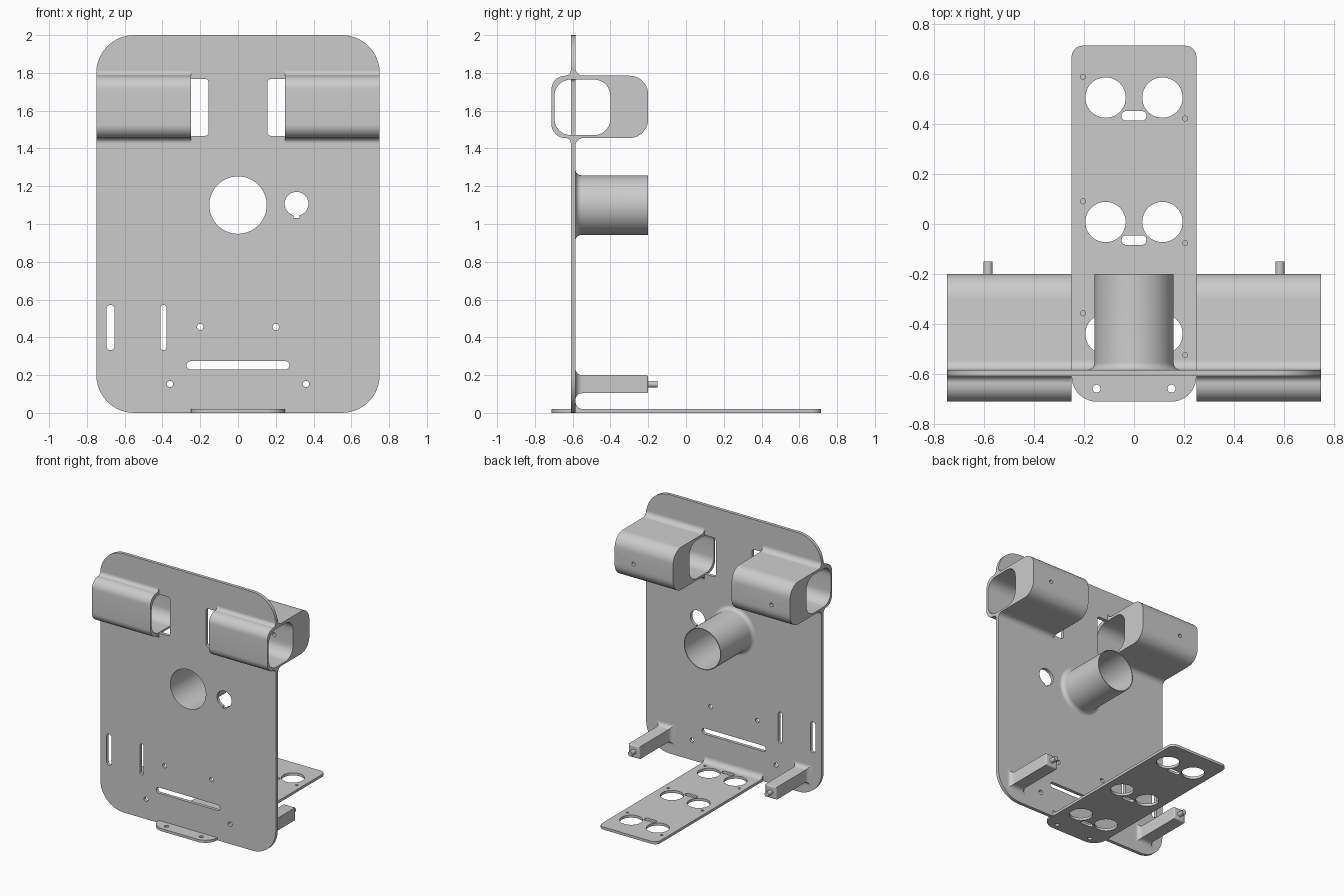
import bpy, bmesh
from math import sin, cos, pi, tan, sqrt
from mathutils import Matrix, Vector

if "Cube" in bpy.data.objects:
    bpy.data.objects.remove(bpy.data.objects["Cube"])

GREY = (0.6, 0.6, 0.6, 1)
grey = bpy.data.materials.new("plain_grey")
grey.use_nodes = True
grey.diffuse_color = GREY
grey.node_tree.nodes["Principled BSDF"].inputs["Base Color"].default_value = GREY

# Columns give the world directions of a profile's u, v and extrusion axes
AXES = {
    "X": Matrix(((0, 0, 1), (1, 0, 0), (0, 1, 0))),
    "Y": Matrix(((1, 0, 0), (0, 0, -1), (0, 1, 0))),
    "Z": Matrix.Identity(3),
}
FRONT, BACK = -0.61, -0.585          # main plate faces


def rounded(corners, steps=10):
    """Closed outline from (u, v, radius) corners, convex or concave."""
    pts = []
    for i, (u, v, r) in enumerate(corners):
        p = Vector((u, v))
        if r == 0:
            pts.append(p)
            continue
        a = (Vector(corners[i - 1][:2]) - p).normalized()
        b = (Vector(corners[(i + 1) % len(corners)][:2]) - p).normalized()
        half = a.angle(b) / 2
        centre = p + (a + b).normalized() * r / sin(half)
        start = p + a * r / tan(half) - centre
        end = p + b * r / tan(half) - centre
        sweep = start.angle(end)
        for k in range(steps + 1):
            t = k / steps
            pts.append(centre + (start * sin((1 - t) * sweep) + end * sin(t * sweep)) / sin(sweep))
    return pts


def box(u0, u1, v0, v1, r):
    return rounded([(u0, v0, r), (u1, v0, r), (u1, v1, r), (u0, v1, r)])


def slot(u, v, w, h):
    return box(u - w / 2, u + w / 2, v - h / 2, v + h / 2, min(w, h) * 0.499)


def circle(u, v, r, n=24):
    return [Vector((u + r * cos(2 * pi * k / n), v + r * sin(2 * pi * k / n))) for k in range(n)]


def finish(name, mesh):
    bm = bmesh.new()
    bm.from_mesh(mesh)
    bmesh.ops.remove_doubles(bm, verts=bm.verts, dist=0.00002)
    bmesh.ops.recalc_face_normals(bm, faces=bm.faces)
    bm.to_mesh(mesh)
    bm.free()
    mesh.materials.clear()
    mesh.materials.append(grey)
    obj = bpy.data.objects.new(name, mesh)
    bpy.context.collection.objects.link(obj)
    return obj


def smooth(obj):
    bpy.ops.object.select_all(action="DESELECT")
    obj.select_set(True)
    bpy.context.view_layer.objects.active = obj
    bpy.ops.object.shade_smooth_by_angle(angle=pi / 6)


def slab(name, axis, lo, hi, outlines):
    """Extrude an outline with holes along an axis."""
    curve = bpy.data.curves.new(name, "CURVE")
    curve.dimensions = "2D"
    curve.fill_mode = "BOTH"
    curve.extrude = (hi - lo) / 2
    for pts in outlines:
        s = curve.splines.new("POLY")
        s.points.add(len(pts) - 1)
        for q, p in zip(s.points, pts):
            q.co = (p.x, p.y, 0, 1)
        s.use_cyclic_u = True
    temp = bpy.data.objects.new("temp", curve)
    bpy.context.collection.objects.link(temp)
    mesh = bpy.data.meshes.new_from_object(temp)
    bpy.data.objects.remove(temp)
    m = AXES[axis]
    mesh.transform(m.to_4x4())
    shift = Vector([abs(c) for c in m.col[2]]) * (lo + hi) / 2
    mesh.transform(Matrix.Translation(shift))
    obj = finish(name, mesh)
    smooth(obj)
    return obj


def lathe(name, profile, x, z, n, turn=0, scale=1):
    """Turn a closed (radius, y) profile about a line along y."""
    bm = bmesh.new()
    rings = []
    for k in range(n):
        a = turn + 2 * pi * k / n
        rings.append([bm.verts.new((x + p.x * scale * cos(a), p.y, z + p.x * scale * sin(a)))
                      for p in profile])
    m = len(profile)
    for k in range(n):
        a, b = rings[k], rings[(k + 1) % n]
        for j in range(m):
            bm.faces.new((a[j], a[(j + 1) % m], b[(j + 1) % m], b[j]))
    mesh = bpy.data.meshes.new(name)
    bm.to_mesh(mesh)
    bm.free()
    return finish(name, mesh)


def drill(obj, x, z, r, y0, y1):
    cutter = slab("drill_cutter", "Y", y0, y1, [circle(x, z, r)])
    mod = obj.modifiers.new("hole", "BOOLEAN")
    mod.operation = "DIFFERENCE"
    mod.object = cutter
    bpy.context.view_layer.objects.active = obj
    bpy.ops.object.modifier_apply(modifier="hole")
    bpy.data.objects.remove(cutter)


# Main plate, open at the sides where the sleeves pass through it
right_side = [(0.75, 0, 0.2), (0.75, 1.467, 0), (0.155, 1.467, 0.02),
              (0.155, 1.768, 0.02), (0.75, 1.768, 0), (0.75, 2, 0.2)]
left_side = [(-u, v, r) for u, v, r in reversed(right_side)]
keyhole = [Vector((0.31 + 0.063 * cos(a), 1.107 + 0.063 * sin(a)))
           for a in [-pi / 2 + 0.24 + k * (2 * pi - 0.48) / 32 for k in range(33)]]
keyhole += [Vector((0.295, 1.033)), Vector((0.325, 1.033))]
plate_holes = [circle(0, 1.1, 0.152, 64), keyhole,
               slot(-0.675, 0.452, 0.042, 0.24), slot(-0.395, 0.452, 0.032, 0.24),
               slot(0, 0.252, 0.545, 0.044)]
for s in (-1, 1):
    plate_holes += [circle(s * 0.2, 0.455, 0.017), circle(s * 0.36, 0.153, 0.017)]
slab("main_plate", "Y", FRONT, BACK, [rounded(right_side + left_side)] + plate_holes)

# Side sleeves, filleted into the plate
sleeve_outline = rounded([
    (FRONT, 1.41, 0), (FRONT, 1.455, 0.028), (-0.712, 1.455, 0.072), (-0.712, 1.785, 0.072),
    (FRONT, 1.785, 0.028), (FRONT, 1.83, 0), (BACK, 1.83, 0), (BACK, 1.785, 0.04),
    (-0.2, 1.785, 0.1), (-0.2, 1.455, 0.1), (BACK, 1.455, 0.04), (BACK, 1.41, 0)])
bore = box(-0.697, -0.4, 1.47, 1.765, 0.088)
for side, s in (("left", 1), ("right", -1)):
    lo, hi = sorted((s * 0.25, s * 0.75))
    sleeve = slab(side + "_sleeve", "X", lo, hi, [sleeve_outline, bore])
    drill(sleeve, s * 0.59, 1.6, 0.014, -0.45, -0.15)
    smooth(sleeve)

# Central pipe with a flared foot
pipe = rounded([(0.152, BACK, 0), (0.152, -0.2, 0), (0.158, -0.2, 0),
                (0.158, BACK, 0.03), (0.19, BACK, 0)])
smooth(lathe("central_pipe", pipe, 0, 1.1, 64))

# Square mounting posts with flared feet and a screw hole in the end
for side, s in (("left", 1), ("right", -1)):
    post_profile = rounded([(0.001, BACK, 0), (0.001, -0.2, 0), (0.048, -0.2, 0.01),
                            (0.048, BACK, 0.035), (0.085, BACK, 0)], 6)
    post = lathe(side + "_post", post_profile, s * 0.585, 0.152, 4, pi / 4, sqrt(2))
    drill(post, s * 0.585, 0.152, 0.018, -0.3, -0.15)
    smooth(post)

# Bottom tray with three rows of round holes
tray = [rounded([(-0.25, -0.712, 0.1), (0.25, -0.712, 0.1), (0.25, 0.715, 0.045), (-0.25, 0.715, 0.045)])]
pits = []
for y in (0.507, 0.008, -0.441):
    tray += [circle(s * 0.114, y, 0.081, 48) for s in (-1, 1)]
    tray.append(slot(0, y - 0.073, 0.1, 0.038))
    pits += [(-0.205, y + 0.083), (0.205, y - 0.084)]
tray += [circle(s * 0.15, -0.66, 0.016) for s in (-1, 1)]
tray += [circle(u, v, 0.01) for u, v in pits]
slab("bottom_tray", "Z", 0, 0.02, tray)
for u, v in pits:
    slab("pit_floor", "Z", 0, 0.01, [circle(u, v, 0.01)])

# Fillet joining tray to plate
slab("tray_fillet", "X", -0.25, 0.25, [rounded([
    (BACK, 0.065, 0), (BACK, 0.02, 0.04), (-0.54, 0.02, 0), (-0.54, 0.015, 0),
    (BACK - 0.005, 0.015, 0), (BACK - 0.005, 0.065, 0)])])
